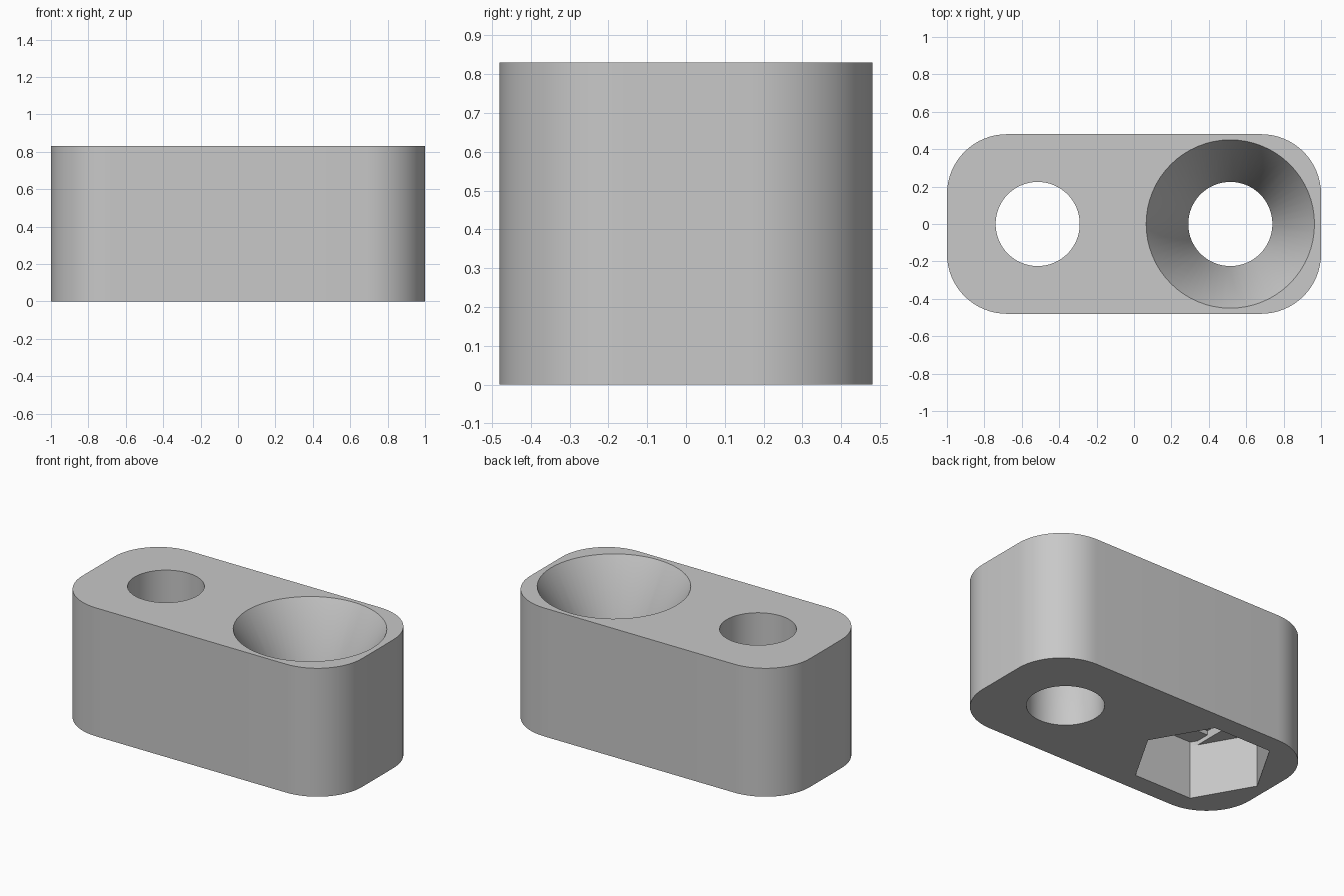
import bpy, bmesh, math
from math import cos, sin, pi

old = bpy.data.objects.get("Cube")
if old:
    bpy.data.objects.remove(old, do_unlink=True)

LENGTH, WIDTH, HEIGHT, CORNER = 2.0, 0.96, 0.83, 0.32
HOLE_X, HOLE_R = 0.515, 0.225
SINK_R, SINK_DEPTH = 0.45, 0.41
HEX_R, HEX_DEPTH, STEP = 0.41, 0.345, 0.027

grey = bpy.data.materials.new("light grey")
grey.use_nodes = True
colour = (0.58, 0.58, 0.58, 1)
grey.diffuse_color = colour
grey.node_tree.nodes["Principled BSDF"].inputs["Base Color"].default_value = colour


def ring(radius, sides):
    return [(radius * cos(2 * pi * i / sides), radius * sin(2 * pi * i / sides))
            for i in range(sides)]


def loft(name, sections, x=0):
    """Closed solid through (outline, z) sections with equal point counts."""
    bm = bmesh.new()
    rows = [[bm.verts.new((px + x, py, z)) for px, py in pts] for pts, z in sections]
    n = len(rows[0])
    for low, high in zip(rows, rows[1:]):
        for i in range(n):
            j = (i + 1) % n
            bm.faces.new((low[i], low[j], high[j], high[i]))
    bm.faces.new(rows[0][::-1])
    bm.faces.new(rows[-1])
    mesh = bpy.data.meshes.new(name)
    bm.to_mesh(mesh)
    bm.free()
    obj = bpy.data.objects.new(name, mesh)
    bpy.context.collection.objects.link(obj)
    mesh.materials.append(grey)
    return obj


def prism(name, outline, z0, z1, x=0):
    return loft(name, [(outline, z0), (outline, z1)], x)


# Block with rounded vertical corners
outline = []
for quarter, (sx, sy) in enumerate([(1, 1), (-1, 1), (-1, -1), (1, -1)]):
    for k in range(17):
        a = (quarter + k / 16) * pi / 2
        outline.append((sx * (LENGTH / 2 - CORNER) + CORNER * cos(a),
                        sy * (WIDTH / 2 - CORNER) + CORNER * sin(a)))
block = prism("connector_block", outline, 0, HEIGHT)

# Countersunk screw hole
over = 0.05
flare = SINK_R + over * (SINK_R - HOLE_R) / SINK_DEPTH
cutters = [loft("countersink_cutter", [
    (ring(HOLE_R, 64), -over),
    (ring(HOLE_R, 64), HEIGHT - SINK_DEPTH),
    (ring(flare, 64), HEIGHT + over)], HOLE_X)]

# Plain hole above a hexagonal nut pocket with a stepped ceiling
w = HOLE_R + 0.003
hexagon = ring(HEX_R, 6)
edge_y = (HEX_R - w) * math.sqrt(3)
corner_x, corner_y = hexagon[1]
slot = [(w, -edge_y), (w, edge_y), (corner_x, corner_y), (-corner_x, corner_y),
        (-w, edge_y), (-w, -edge_y), (-corner_x, -corner_y), (corner_x, -corner_y)]
square = [(w, -w), (w, w), (-w, w), (-w, -w)]
cutters += [
    prism("nut_cutter", hexagon, -over, HEX_DEPTH, -HOLE_X),
    prism("slot_cutter", slot, HEX_DEPTH - over, HEX_DEPTH + STEP, -HOLE_X),
    prism("square_cutter", square, HEX_DEPTH - over, HEX_DEPTH + 2 * STEP, -HOLE_X),
    prism("hole_cutter", ring(HOLE_R, 64), HEX_DEPTH - over, HEIGHT + over, -HOLE_X),
]

# Cut the openings, then discard the cutters
bpy.ops.object.select_all(action="DESELECT")
bpy.context.view_layer.objects.active = block
block.select_set(True)
for cutter in cutters:
    cutter.hide_render = True
    mod = block.modifiers.new(cutter.name, "BOOLEAN")
    mod.operation = "DIFFERENCE"
    mod.solver = "EXACT"
    mod.object = cutter
    bpy.ops.object.modifier_apply(modifier=mod.name)
    bpy.data.objects.remove(cutter, do_unlink=True)

bpy.ops.object.shade_smooth_by_angle(angle=math.radians(30))
